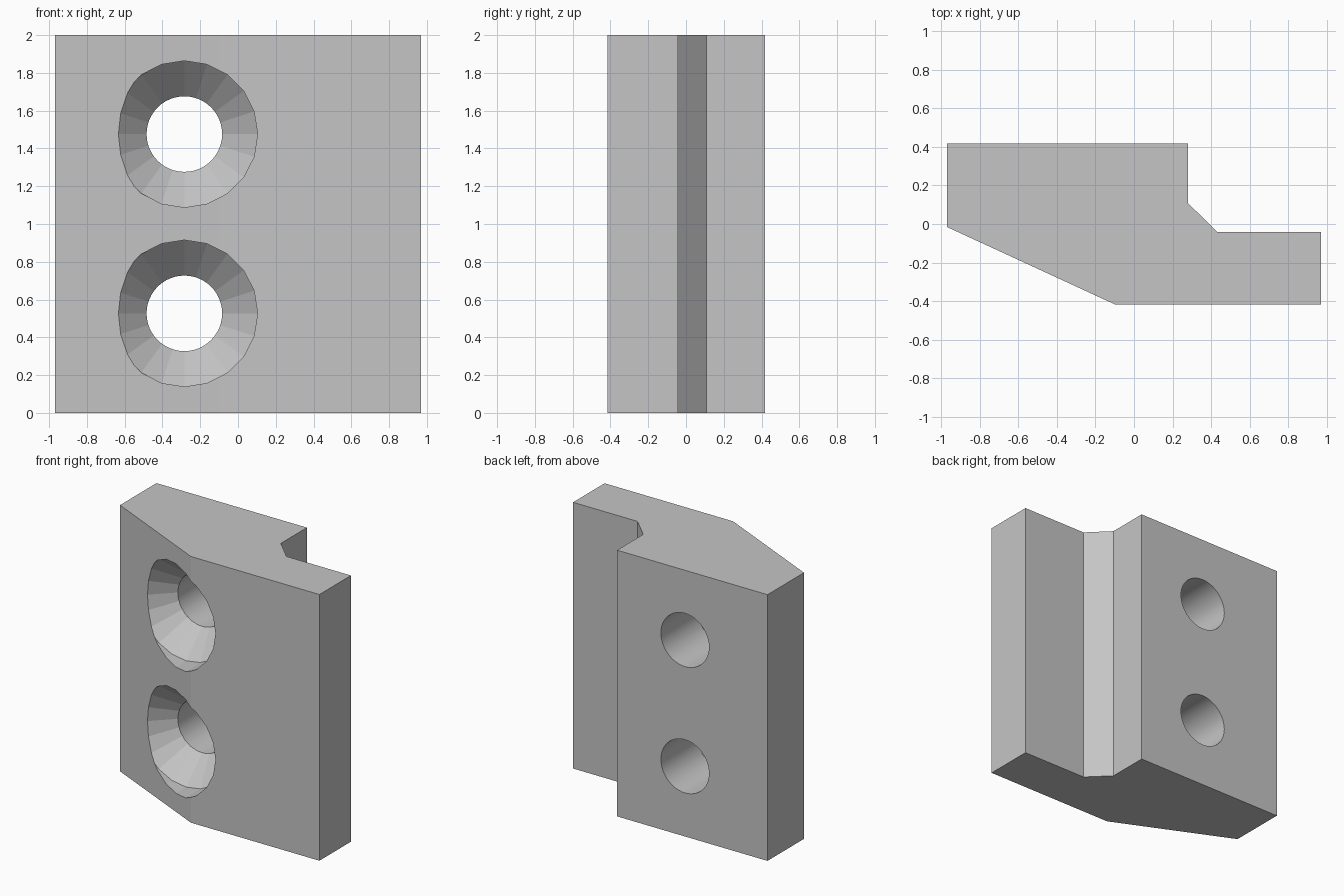
import bpy, bmesh, math
from mathutils import Matrix

cube = bpy.data.objects.get("Cube")
if cube:
    bpy.data.objects.remove(cube, do_unlink=True)

grey = bpy.data.materials.new("light_grey")
grey.use_nodes = True
colour = (0.56, 0.56, 0.56, 1)
grey.diffuse_color = colour
grey.node_tree.nodes["Principled BSDF"].inputs["Base Color"].default_value = colour


def make_object(name, bm):
    bmesh.ops.recalc_face_normals(bm, faces=bm.faces)
    mesh = bpy.data.meshes.new(name)
    bm.to_mesh(mesh)
    bm.free()
    mesh.materials.append(grey)
    obj = bpy.data.objects.new(name, mesh)
    bpy.context.collection.objects.link(obj)
    return obj


def lathe_cutter(name, x, z, rings, sides):
    """Closed solid of revolution along y; rings are (radius, y)."""
    bm = bmesh.new()
    loops = []
    for r, y in rings:
        angles = [2 * math.pi * i / sides for i in range(sides)]
        loops.append([bm.verts.new((x + r * math.cos(a), y, z + r * math.sin(a))) for a in angles])
    for a, b in zip(loops, loops[1:]):
        for i in range(sides):
            j = (i + 1) % sides
            bm.faces.new((a[i], a[j], b[j], b[i]))
    bm.faces.new(loops[0])
    bm.faces.new(loops[-1])
    return make_object(name, bm)


# Clamp body: stepped and tapered profile pulled straight up
profile = [(-0.97, 0.418), (-0.97, -0.015), (-0.1, -0.416), (0.968, -0.416),
           (0.968, -0.042), (0.432, -0.042), (0.28, 0.108), (0.28, 0.418)]
bm = bmesh.new()
base = bm.faces.new([bm.verts.new((x, y, 0)) for x, y in profile])
top = bmesh.ops.extrude_face_region(bm, geom=[base])
bmesh.ops.translate(bm, vec=(0, 0, 2),
                    verts=[v for v in top["geom"] if isinstance(v, bmesh.types.BMVert)])
body = make_object("clamp_body", bm)

# Two countersunk bolt holes
cutters = []
for z in (0.527, 1.476):
    cutters.append(lathe_cutter("bolt_hole_cutter", -0.284, z,
                                [(0.2, -0.6), (0.2, 0.6)], 48))
    cutters.append(lathe_cutter("countersink_cutter", -0.284, z,
                                [(0.388, -0.6), (0.388, -0.209), (0.19, -0.011)], 20))

bpy.context.view_layer.objects.active = body
for cutter in cutters:
    cutter.hide_render = True
    mod = body.modifiers.new("hole", "BOOLEAN")
    mod.operation = "DIFFERENCE"
    mod.solver = "EXACT"
    mod.object = cutter
    bpy.ops.object.modifier_apply(modifier=mod.name)
    bpy.data.objects.remove(cutter, do_unlink=True)

# Smooth bores, faceted countersinks
bpy.ops.object.select_all(action="DESELECT")
body.select_set(True)
bpy.ops.object.shade_smooth_by_angle(angle=math.radians(10))
